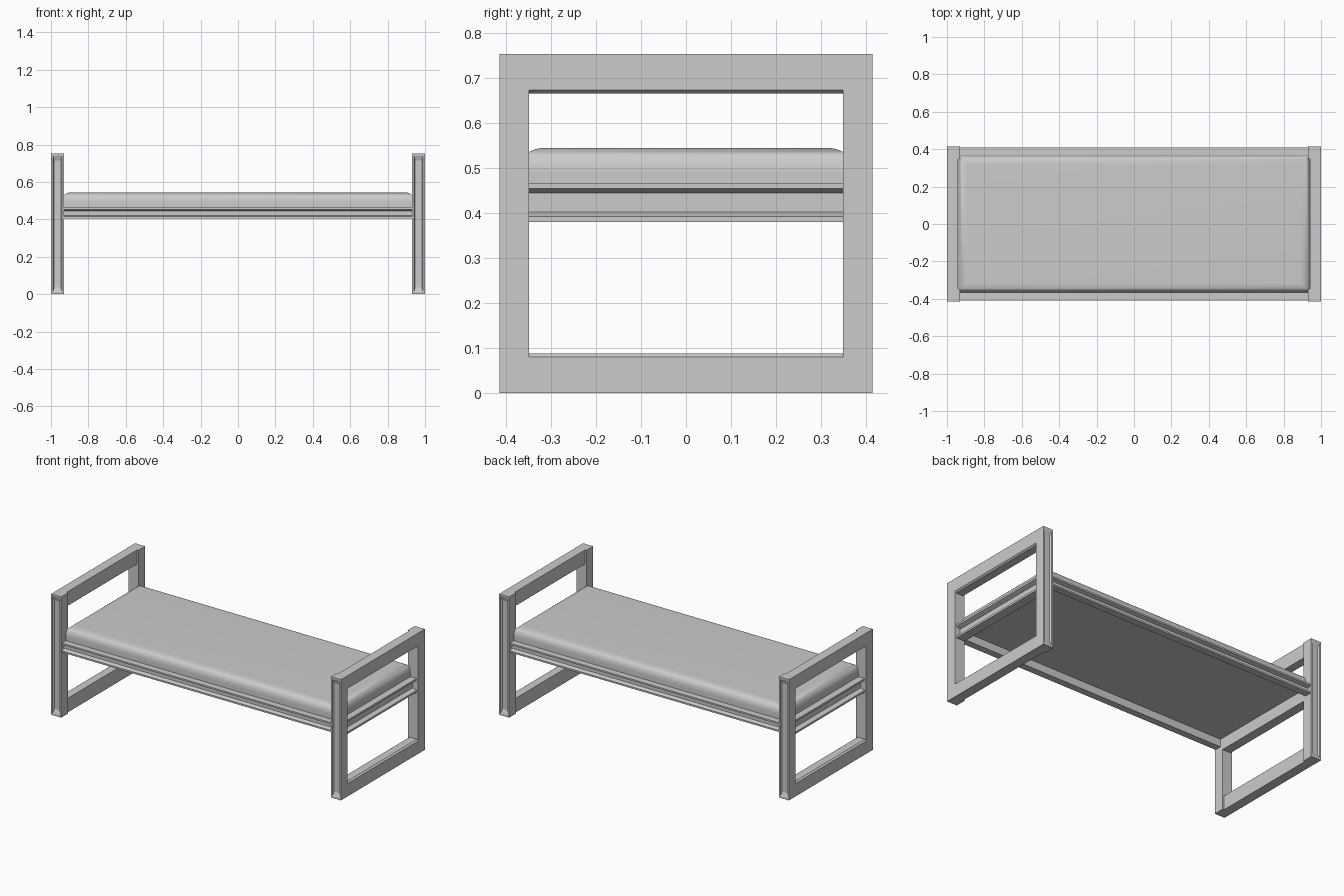
import bpy, bmesh

if "Cube" in bpy.data.objects:
    bpy.data.objects.remove(bpy.data.objects["Cube"])

grey = bpy.data.materials.new("plain grey")
grey.diffuse_color = (0.6, 0.6, 0.6, 1)
grey.use_nodes = True
grey.node_tree.nodes["Principled BSDF"].inputs["Base Color"].default_value = grey.diffuse_color


def finish(name, bm, mirror=None):
    bmesh.ops.recalc_face_normals(bm, faces=bm.faces)
    me = bpy.data.meshes.new(name)
    bm.to_mesh(me)
    bm.free()
    me.materials.append(grey)
    ob = bpy.data.objects.new(name, me)
    bpy.context.collection.objects.link(ob)
    if mirror:
        m = ob.modifiers.new("mirror", 'MIRROR')
        m.use_axis = [a in mirror for a in "xyz"]
    return ob


def box(lo, hi):
    bm = bmesh.new()
    bmesh.ops.create_cube(bm, size=1)
    for v in bm.verts:
        v.co = [(a + b) / 2 + c * (b - a) for a, b, c in zip(lo, hi, v.co)]
    return bm


def bar(name, axis, half, profile, mirror):
    """Extrude a (depth, z) profile along x or y."""
    bm = bmesh.new()
    place = lambda t, d, z: (t, d, z) if axis == "x" else (d, t, z)
    face = bm.faces.new([bm.verts.new(place(-half, d, z)) for d, z in profile])
    ext = bmesh.ops.extrude_face_region(bm, geom=[face])["geom"]
    vs = [v for v in ext if isinstance(v, bmesh.types.BMVert)]
    bmesh.ops.translate(bm, verts=vs, vec=place(2 * half, 0, 0))
    return finish(name, bm, mirror)


def channel(inner, outer, root, z0, z1, lip, slope):
    """Rail section with a sloped groove along its outer side."""
    return [(inner, z0), (outer, z0), (outer, z0 + lip), (root, z0 + lip + slope),
            (root, z1 - lip - slope), (outer, z1 - lip), (outer, z1), (inner, z1)]


# Corner posts with a shallow recess on the outer edge, tapering at both ends
bm = box((0.93, 0.348, 0), (1.0, 0.414, 0.753))
bm.normal_update()
outer = [f for f in bm.faces if f.calc_center_median().y > 0.41]
bmesh.ops.inset_individual(bm, faces=outer, thickness=0.015)
bmesh.ops.inset_individual(bm, faces=outer, thickness=0.009, depth=-0.01)
for v in outer[0].verts:
    v.co.z += 0.02 if v.co.z < 0.4 else -0.02
finish("corner_post", bm, "xy")

# Top and bottom rails of the end frames, chamfered towards the opening
bar("end_top_rail", "y", 0.35,
    [(0.94, 0.753), (1.0, 0.753), (1.0, 0.673), (0.99, 0.665), (0.94, 0.665)], "x")
bar("end_bottom_rail", "y", 0.35,
    [(0.94, 0), (1.0, 0), (1.0, 0.08), (0.99, 0.088), (0.94, 0.088)], "x")

# Grooved bed rails
bar("end_bed_rail", "y", 0.35,
    channel(0.93, 0.988, 0.962, 0.38, 0.466, 0.012, 0.01), "x")
bar("side_bed_rail", "x", 0.932,
    channel(0.365, 0.408, 0.385, 0.405, 0.463, 0.01, 0.007), "y")

# Thin base panel under the mattress
finish("base_panel", box((-0.935, -0.368, 0.453), (0.935, 0.368, 0.463)))

# Mattress with a soft rounded top edge
bm = box((-0.945, -0.368, 0.463), (0.945, 0.368, 0.544))
rim = [e for e in bm.edges if all(v.co.z > 0.54 for v in e.verts)]
bmesh.ops.bevel(bm, geom=rim, offset=0.055, segments=8, profile=0.56, affect='EDGES')
mattress = finish("mattress", bm)
bpy.context.view_layer.objects.active = mattress
mattress.select_set(True)
bpy.ops.object.shade_smooth_by_angle(angle=0.7)
